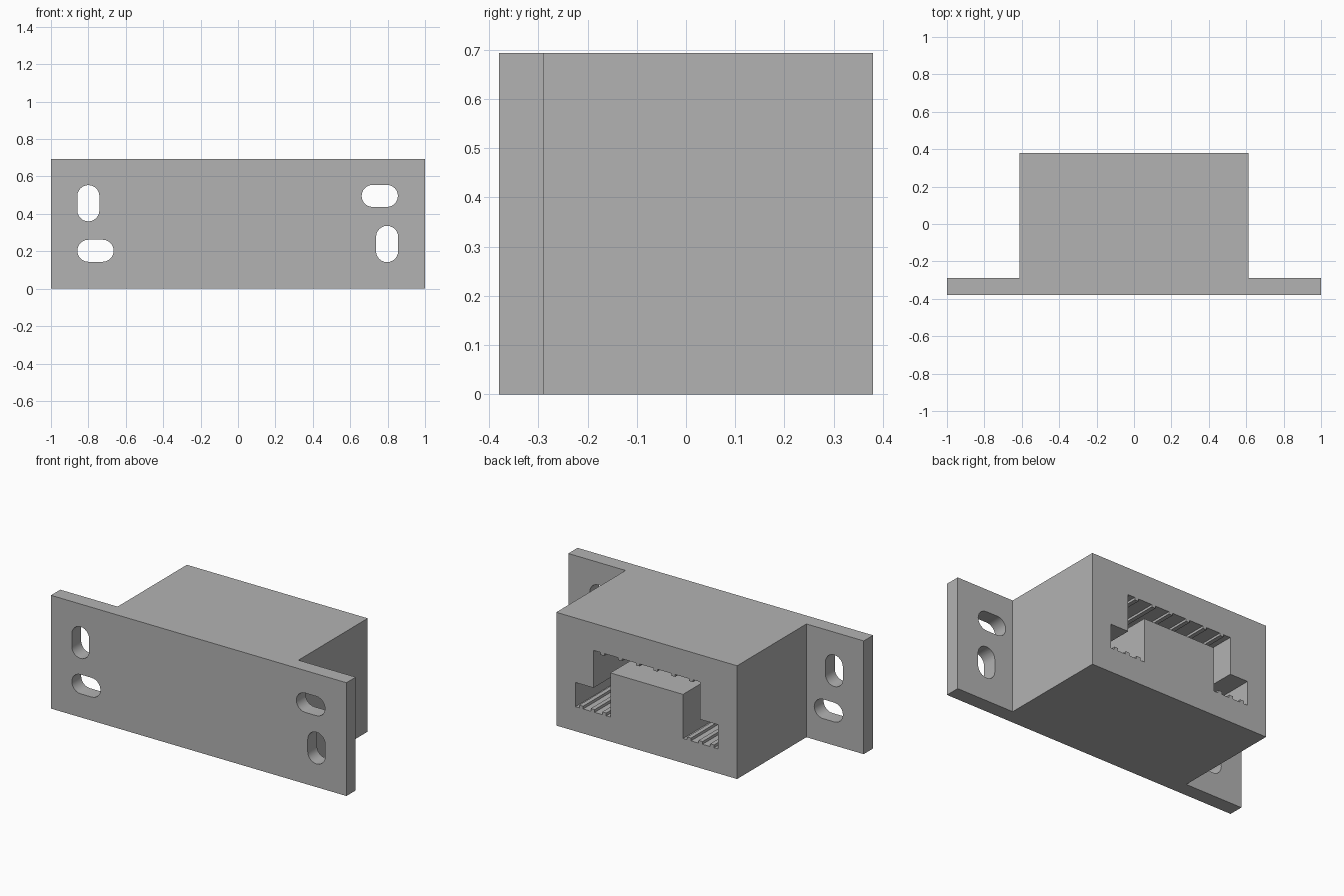
import bpy
import bmesh
from math import pi, cos, sin, radians
from mathutils import Vector

cube = bpy.data.objects.get("Cube")
if cube:
    bpy.data.objects.remove(cube, do_unlink=True)

grey = bpy.data.materials.new("plain grey")
grey.use_nodes = True
grey.diffuse_color = (0.45, 0.45, 0.45, 1)
grey.node_tree.nodes["Principled BSDF"].inputs["Base Color"].default_value = grey.diffuse_color

HEIGHT = 0.693
BACK = 0.38
PLATE_BACK = -0.29


def prism(name, points, offset):
    """Extrude a closed outline of 3D points along an offset."""
    bm = bmesh.new()
    face = bm.faces.new([bm.verts.new(p) for p in points])
    out = bmesh.ops.extrude_face_region(bm, geom=[face])
    verts = [v for v in out["geom"] if isinstance(v, bmesh.types.BMVert)]
    bmesh.ops.translate(bm, verts=verts, vec=Vector(offset))
    bmesh.ops.recalc_face_normals(bm, faces=bm.faces)
    mesh = bpy.data.meshes.new(name)
    bm.to_mesh(mesh)
    bm.free()
    mesh.materials.append(grey)
    obj = bpy.data.objects.new(name, mesh)
    bpy.context.collection.objects.link(obj)
    return obj


def cut(target, cutter):
    mod = target.modifiers.new("cut", "BOOLEAN")
    mod.operation = "DIFFERENCE"
    mod.solver = "EXACT"
    mod.object = cutter
    bpy.context.view_layer.objects.active = target
    bpy.ops.object.modifier_apply(modifier=mod.name)
    bpy.data.objects.remove(cutter, do_unlink=True)


def slot_outline(cx, cz, upright, radius=0.059, half=0.038, steps=12):
    """Rounded slot made from two half circles."""
    pts = []
    for side in (1, -1):
        for i in range(steps + 1):
            a = pi * i / steps - pi / 2
            u = side * (half + radius * cos(a))
            v = side * radius * sin(a)
            x, z = (-v, u) if upright else (u, v)
            pts.append((cx + x, -0.5, cz + z))
    return pts


def ribs(centres, z, rib_z, half=0.013):
    """Square ribs standing on a straight edge."""
    pts = []
    for c in centres:
        s = half if c >= 0 else -half
        pts += [(c + s, z), (c + s, rib_z), (c - s, rib_z), (c - s, z)]
    return pts


# Housing with mounting flanges, from a T-shaped plan
half_plan = [(1, -BACK), (1, PLATE_BACK), (0.612, PLATE_BACK), (0.612, BACK)]
plan = half_plan + [(-x, y) for x, y in reversed(half_plan)]
housing = prism("housing", [(x, y, 0) for x, y in plan], (0, 0, HEIGHT))

# Mounting slots
for cx, cz, upright in ((-0.8, 0.457, True), (-0.762, 0.203, False),
                        (0.758, 0.496, False), (0.797, 0.239, True)):
    cut(housing, prism("slot_cutter", slot_outline(cx, cz, upright), (0, 0.3, 0)))

# Arched socket: ribbed ceiling, side channels with ribbed floors, central tongue
half_floor = ribs([0.443, 0.365, 0.287], 0.15, 0.167)
half_arch = ([(0.36, 0.527), (0.36, 0.298), (0.482, 0.298), (0.482, 0.15)]
             + half_floor + [(0.246, 0.15), (0.246, 0.42)])
arch = half_arch + [(-x, z) for x, z in reversed(half_arch)]
for i in range(6):
    c = -0.3 + 0.12 * i
    arch += [(c - 0.013, 0.527), (c - 0.013, 0.513), (c + 0.013, 0.513), (c + 0.013, 0.527)]
cut(housing, prism("socket_cutter", [(x, BACK + 0.1, z) for x, z in arch], (0, -0.68, 0)))

# Smooth only the rounded slot ends
bpy.ops.object.select_all(action="DESELECT")
housing.select_set(True)
bpy.context.view_layer.objects.active = housing
bpy.ops.object.shade_smooth_by_angle(angle=radians(30))
